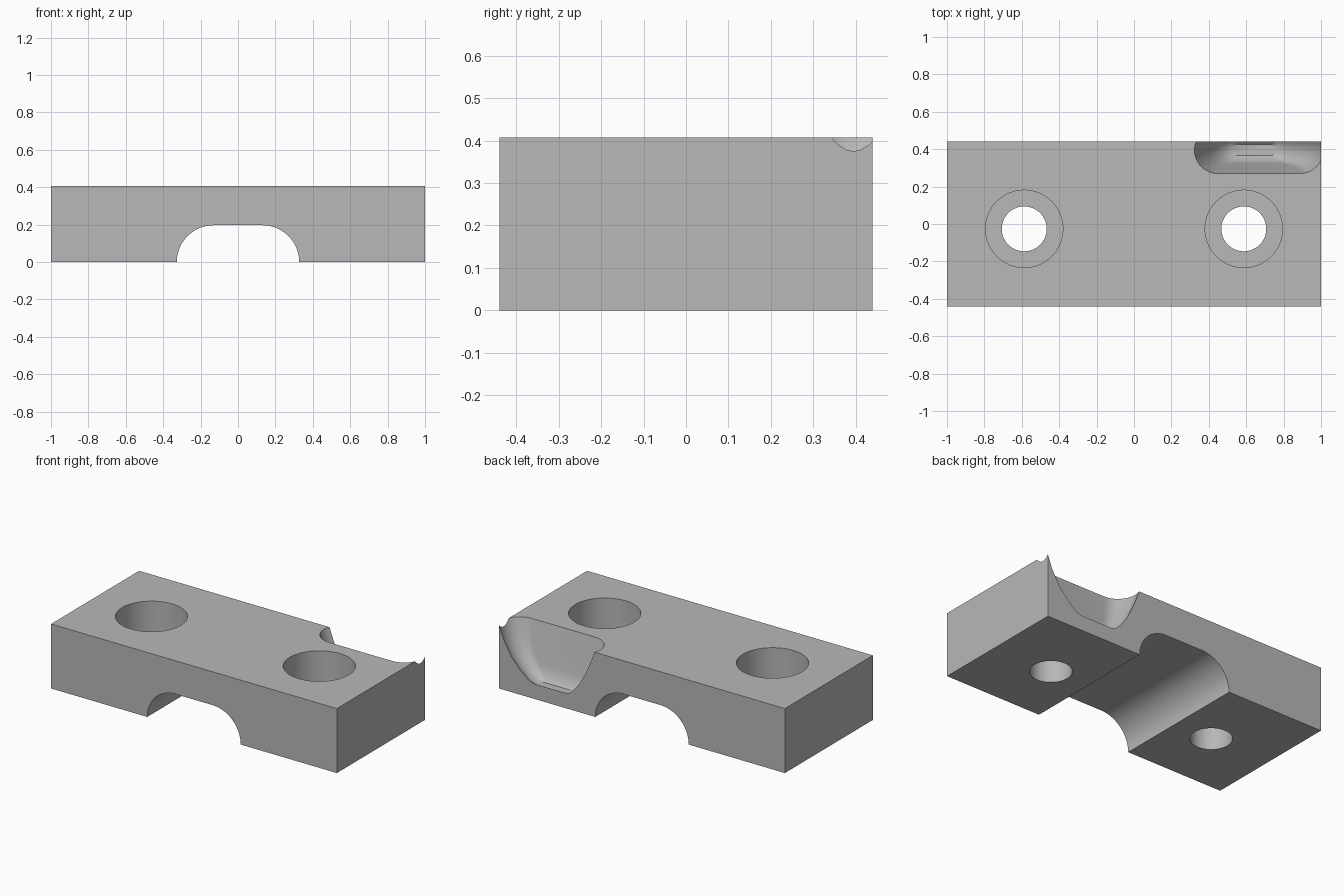
import bpy, bmesh, math

old = bpy.data.objects.get("Cube")
if old:
    bpy.data.objects.remove(old, do_unlink=True)

DEPTH, HEIGHT = 0.88, 0.408

grey = bpy.data.materials.new("plain grey")
grey.use_nodes = True
colour = (0.48, 0.48, 0.48, 1)
grey.diffuse_color = colour
grey.node_tree.nodes["Principled BSDF"].inputs["Base Color"].default_value = colour


def loft(name, rings):
    """Closed solid through rings of equal point count."""
    bm = bmesh.new()
    loops = [[bm.verts.new(p) for p in ring] for ring in rings]
    n = len(loops[0])
    for a, b in zip(loops, loops[1:]):
        for i in range(n):
            j = (i + 1) % n
            bm.faces.new((a[i], a[j], b[j], b[i]))
    bm.faces.new(loops[0][::-1])
    bm.faces.new(loops[-1])
    bmesh.ops.recalc_face_normals(bm, faces=bm.faces)
    mesh = bpy.data.meshes.new(name)
    bm.to_mesh(mesh)
    bm.free()
    mesh.materials.append(grey)
    obj = bpy.data.objects.new(name, mesh)
    bpy.context.collection.objects.link(obj)
    return obj


def circle(x, y, z, r, n=64):
    return [(x + r * math.cos(2 * math.pi * i / n),
             y + r * math.sin(2 * math.pi * i / n), z) for i in range(n)]


def stadium(x0, x1, y, z, r, rx, n=20):
    """Slot outline with elliptical ends of length rx."""
    pts = []
    for centre, start in ((x1 - rx, -math.pi / 2), (x0 + rx, math.pi / 2)):
        for i in range(n + 1):
            a = start + math.pi * i / n
            pts.append((centre + rx * math.cos(a), y + r * math.sin(a), z))
    return pts


# Block with the rounded channel along its underside
half_flat, radius = 0.13, 0.197
arc = [(half_flat + radius * math.cos(a), radius * math.sin(a))
       for a in [math.pi / 2 * i / 20 for i in range(21)]]
profile = [(1, 0), (1, HEIGHT), (-1, HEIGHT), (-1, 0)]
profile += [(-x, z) for x, z in arc] + arc[::-1]
block = loft("clamp_block", [[(x, y, z) for x, z in profile]
                             for y in (-DEPTH / 2, DEPTH / 2)])

# Counterbored bolt holes
cutters = []
for side in (-1, 1):
    x, y, floor = side * 0.587, -0.026, 0.19
    cutters.append(loft("bolt_hole_cutter", [
        circle(x, y, -0.1, 0.12), circle(x, y, floor, 0.12),
        circle(x, y, floor, 0.207), circle(x, y, 0.5, 0.207)]))

# Tapered scoop in the back left corner: x0, x1, z, radius
scoop = [(0.53, 0.76, 0.08, 0.03), (0.48, 0.81, 0.105, 0.055),
         (0.435, 0.87, 0.16, 0.07), (0.40, 0.925, 0.22, 0.083),
         (0.355, 0.98, 0.32, 0.105), (0.323, 1.012, HEIGHT, 0.125),
         (0.323, 1.012, 0.5, 0.125)]
cutters.append(loft("scoop_cutter", [stadium(x0, x1, 0.395, z, r, r)
                                     for x0, x1, z, r in scoop]))

# Cut, then remove the cutters
bpy.ops.object.select_all(action='DESELECT')
bpy.context.view_layer.objects.active = block
block.select_set(True)
for cutter in cutters:
    cutter.hide_render = True
    mod = block.modifiers.new("cut", 'BOOLEAN')
    mod.operation = 'DIFFERENCE'
    mod.solver = 'EXACT'
    mod.object = cutter
    bpy.ops.object.modifier_apply(modifier=mod.name)
    bpy.data.objects.remove(cutter, do_unlink=True)
bpy.ops.object.shade_smooth_by_angle(angle=math.radians(30))
